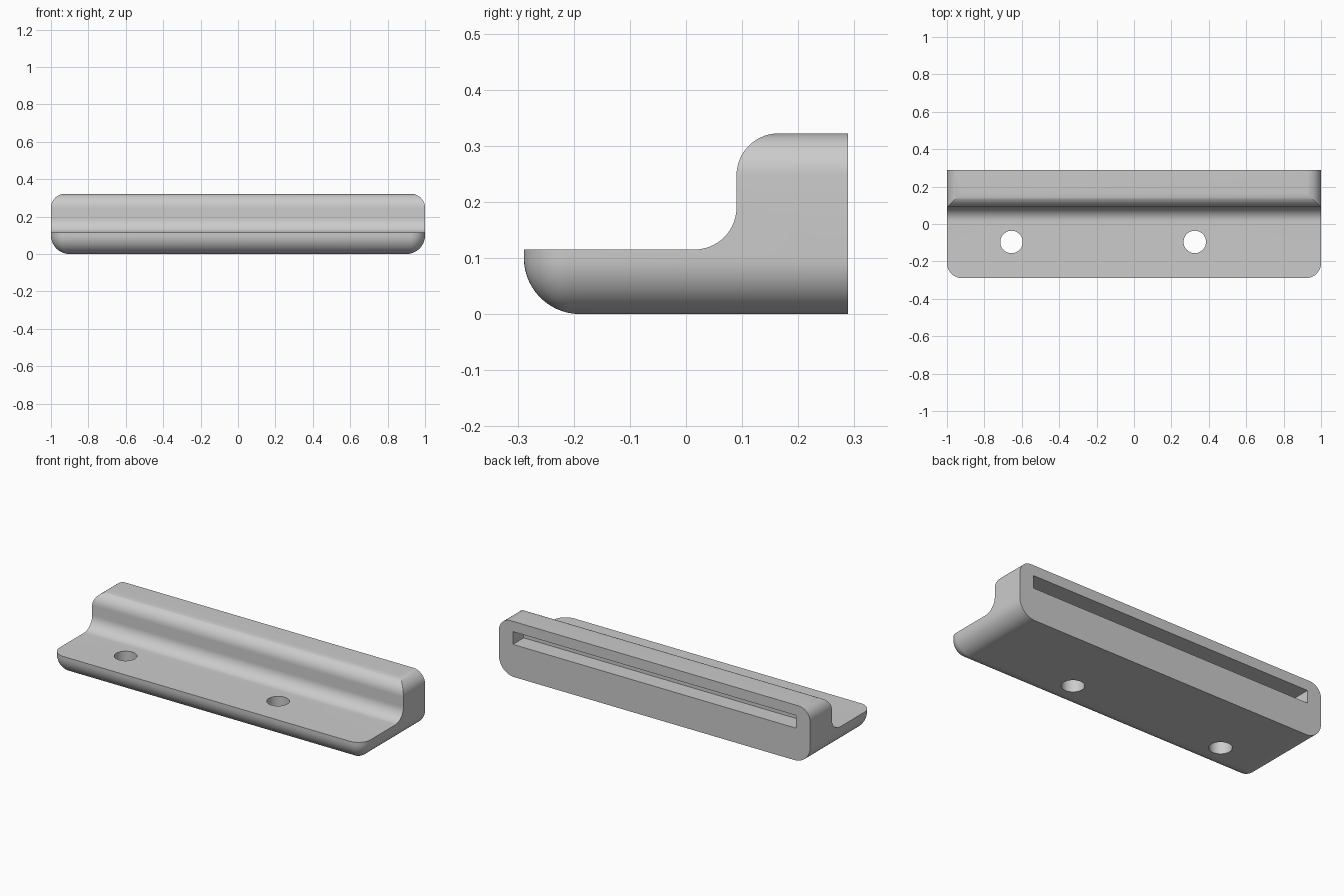
import bpy, bmesh
from math import sin, cos, pi, sqrt, radians

cube = bpy.data.objects.get("Cube")
if cube:
    bpy.data.objects.remove(cube, do_unlink=True)

HALF_X, HALF_Y, HEIGHT = 1.0, 0.289, 0.322
BASE_Z = 0.115              # top of the thin front plate
R_LOW, R_TOP, R_PLAN = 0.1, 0.075, 0.08
STEPS = 14

grey = bpy.data.materials.new("plain_grey")
grey.use_nodes = True
grey.diffuse_color = (0.6, 0.6, 0.6, 1)
grey.node_tree.nodes["Principled BSDF"].inputs["Base Color"].default_value = (0.6, 0.6, 0.6, 1)


def arc(cx, cy, r, a0, a1, n=STEPS):
    """Points on an arc, angles in degrees."""
    angles = [radians(a0 + (a1 - a0) * i / n) for i in range(n + 1)]
    return [(cx + r * cos(a), cy + r * sin(a)) for a in angles]


def loft(name, rings):
    """Closed solid through rings of equal length."""
    bm = bmesh.new()
    loops = [[bm.verts.new(p) for p in ring] for ring in rings]
    for a, b in zip(loops, loops[1:]):
        for i in range(len(a)):
            j = (i + 1) % len(a)
            bm.faces.new((a[i], a[j], b[j], b[i]))
    bm.faces.new(loops[0])
    bm.faces.new(loops[-1])
    bmesh.ops.recalc_face_normals(bm, faces=bm.faces)
    mesh = bpy.data.meshes.new(name)
    bm.to_mesh(mesh)
    bm.free()
    obj = bpy.data.objects.new(name, mesh)
    bpy.context.collection.objects.link(obj)
    mesh.materials.append(grey)
    return obj


def plan(z, side, front):
    """Outline at one height, with rounded front corners."""
    r = max(R_PLAN - max(front, 0), 0.002)
    x, y = HALF_X - side, -HALF_Y + front
    pts = [(x, HALF_Y), (-x, HALF_Y)]
    pts += arc(-x + r, y + r, r, 180, 270)
    pts += arc(x - r, y + r, r, 270, 360)
    return [(px, py, z) for px, py in pts]


# Body: lower edges rounded on the front and ends, upper edges on the ends
rings = []
for i in range(STEPS + 1):
    a = pi / 2 * i / STEPS
    inset = R_LOW * (1 - sin(a))
    rings.append(plan(R_LOW * (1 - cos(a)), inset, inset))
for i in range(STEPS + 1):
    a = pi / 2 * i / STEPS
    rings.append(plan(HEIGHT - R_TOP * (1 - sin(a)), R_TOP * (1 - cos(a)), 0))
body = loft("mounting_rail", rings)

# Cutter for the step, with its hollow and rounded fillets
step = [(-0.5, BASE_Z)]
step += arc(0.015, BASE_Z + 0.075, 0.075, -90, 0)
step += arc(0.09 + R_TOP, HEIGHT - R_TOP, R_TOP, 180, 90)
step += [(0.09 + R_TOP, 0.5), (-0.5, 0.5)]
cutters = [loft("step_cutter", [[(x, y, z) for y, z in step] for x in (-1.2, 1.2)])]

# Cutter for the long slot in the back
slot = [(-0.91, 0.188), (0.91, 0.188), (0.91, 0.262), (-0.91, 0.262)]
cutters.append(loft("slot_cutter", [[(x, y, z) for x, z in slot] for y in (0.19, 0.4)]))

# Cutters for the two screw holes
for name, x in (("right_hole_cutter", -0.655), ("left_hole_cutter", 0.325)):
    circle = arc(x, -0.096, 0.06, 0, 360, 48)[:-1]
    cutters.append(loft(name, [[(px, py, z) for px, py in circle] for z in (-0.1, 0.2)]))

for cutter in cutters:
    mod = body.modifiers.new(cutter.name, "BOOLEAN")
    mod.operation = "DIFFERENCE"
    mod.solver = "EXACT"
    mod.object = cutter

# Apply the cuts, drop the cutters and shade smoothly
bpy.ops.object.select_all(action="DESELECT")
body.select_set(True)
bpy.context.view_layer.objects.active = body
for cutter in cutters:
    bpy.ops.object.modifier_apply(modifier=cutter.name)
    bpy.data.objects.remove(cutter, do_unlink=True)
bpy.ops.object.shade_smooth_by_angle(angle=radians(30))
